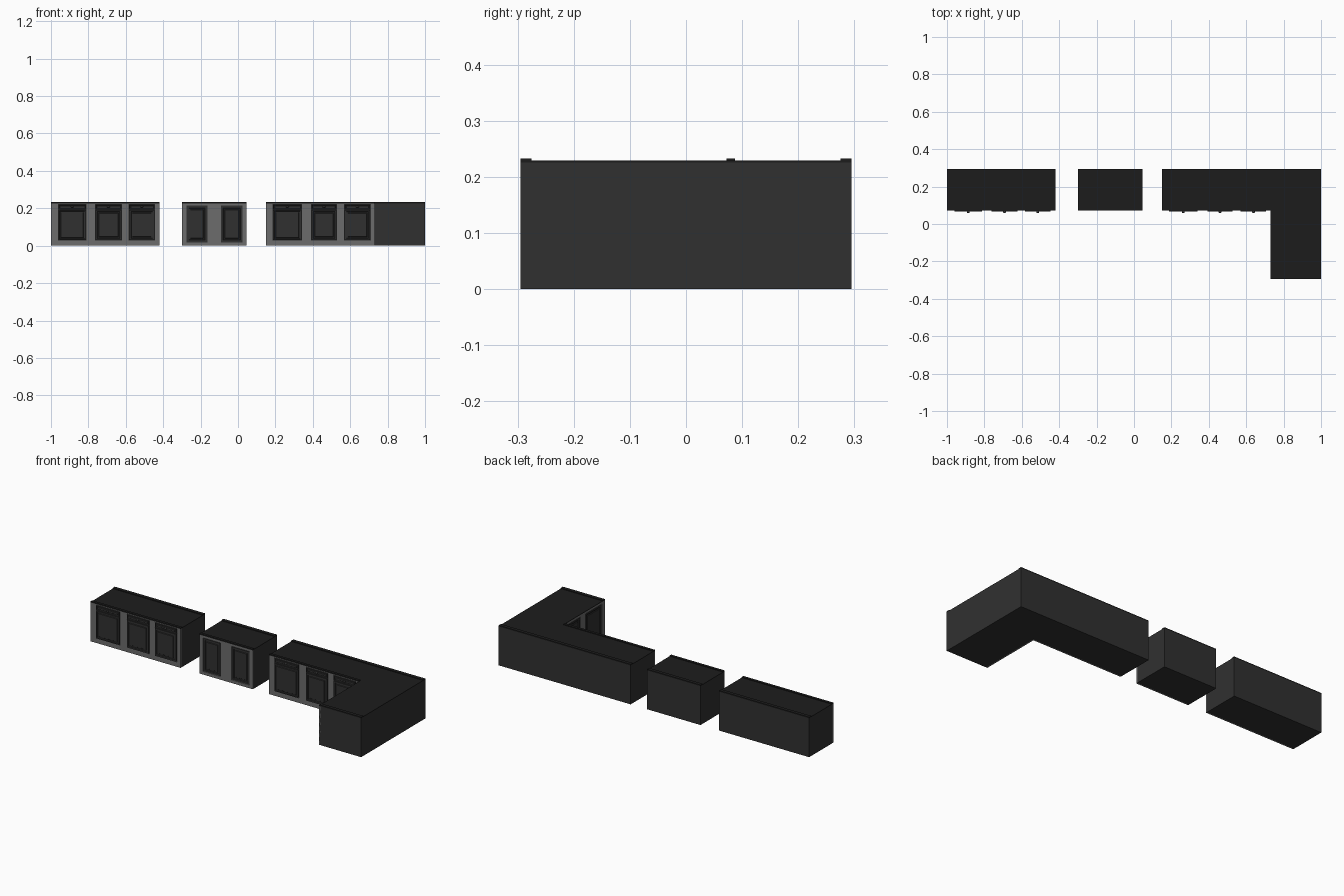
import bpy, bmesh
from math import pi
from mathutils import Matrix, Vector

if "Cube" in bpy.data.objects:
    bpy.data.objects.remove(bpy.data.objects["Cube"])

H, YB, YF, T = 0.233, 0.295, 0.072, 0.008   # height, back, front plane, frame thickness


def material(name, v):
    m = bpy.data.materials.new(name)
    m.diffuse_color = (v, v, v, 1)
    m.use_nodes = True
    m.node_tree.nodes["Principled BSDF"].inputs["Base Color"].default_value = m.diffuse_color
    return m


DARK = material("dark_wood", 0.03)
GREY = material("grey_frame", 0.15)
BLACK = material("black_top", 0.012)


def finish(bm, name, mat, xf=Matrix()):
    bm.transform(xf)
    bmesh.ops.recalc_face_normals(bm, faces=bm.faces)
    me = bpy.data.meshes.new(name)
    bm.to_mesh(me)
    bm.free()
    me.materials.append(mat)
    ob = bpy.data.objects.new(name, me)
    bpy.context.collection.objects.link(ob)
    return ob


def add_box(bm, x0, x1, y0, y1, z0, z1):
    m = Matrix.Translation(((x0 + x1) / 2, (y0 + y1) / 2, (z0 + z1) / 2))
    bmesh.ops.create_cube(bm, size=1, matrix=m @ Matrix.Diagonal((x1 - x0, y1 - y0, z1 - z0, 1)))


def prism(name, pts, z0, z1, mat):
    bm = bmesh.new()
    f = bm.faces.new([bm.verts.new((x, y, z0)) for x, y in pts])
    r = bmesh.ops.extrude_face_region(bm, geom=[f])
    bmesh.ops.translate(bm, vec=(0, 0, z1 - z0),
                        verts=[v for v in r["geom"] if isinstance(v, bmesh.types.BMVert)])
    finish(bm, name, mat)


def panel(name, u0, u1, z0, z1, out, margin, xf):
    """Door or drawer front: slab with stepped recessed centre, facing local -y."""
    bm = bmesh.new()
    add_box(bm, u0, u1, -out, T, z0, z1)
    bm.normal_update()
    f = min(bm.faces, key=lambda f: f.calc_center_median().y)
    for thick, depth in ((margin, 0), (0.003, -0.005), (margin * 0.6, 0), (0.003, 0.003)):
        bmesh.ops.inset_region(bm, faces=[f], thickness=thick, depth=depth)
    finish(bm, name, DARK, xf)


def knob(name, u, z, out, xf):
    bm = bmesh.new()
    m = Matrix.Translation((u, -out - 0.002, z)) @ Matrix.Diagonal((0.008, 0.006, 0.006, 1))
    bmesh.ops.create_uvsphere(bm, u_segments=12, v_segments=8, radius=1, matrix=m)
    for f in bm.faces:
        f.smooth = True
    finish(bm, name, DARK, xf)


def front(name, u0, u1, bays, drawers, xf):
    """Grey face frame with openings, each filled with a door (and a drawer)."""
    zb, zt, top = (0.027, 0.222, 0.226) if drawers else (0.018, 0.214, 0.226)
    bm = bmesh.new()
    edges = [u0] + [u for b in bays for u in b] + [u1]
    for a, b in zip(edges[::2], edges[1::2]):
        add_box(bm, a, b, 0, T, 0, top)
    for a, b in bays:
        add_box(bm, a, b, 0, T, 0, zb)
        add_box(bm, a, b, 0, T, zt, top)
    finish(bm, name + "_face_frame", GREY, xf)
    g = 0.003
    for i, (a, b) in enumerate(bays):
        out = 0.006 if drawers else -0.001
        split = 0.194 if drawers else zt
        margin = 0.009 if drawers and i == 0 else 0.013
        panel(f"{name}_door_{i}", a + g, b - g, zb + g, split - g, out, margin, xf)
        if drawers:
            panel(f"{name}_drawer_{i}", a + g, b - g, split, zt - 0.001, out, 0.004, xf)
            knob(f"{name}_drawer_knob_{i}", (a + b) / 2, 0.208, out, xf)


# carcasses: two straight units and one L-shaped corner unit
def rect(x0, x1):
    return [(x0, YF + T), (x1, YF + T), (x1, YB), (x0, YB)]


LX = 0.73
ell = [(0.15, YF + T), (LX + T, YF + T), (LX + T, -YB), (1, -YB), (1, YB), (0.15, YB)]
ell_top = [(0.15, YF), (LX, YF), (LX, -YB), (1, -YB), (1, YB), (0.15, YB)]
units = [("left_unit", -1, -0.42, rect(-1, -0.42), None),
         ("middle_unit", -0.30, 0.045, rect(-0.30, 0.045), None),
         ("corner_unit", 0.15, 1, ell, ell_top)]
for name, x0, x1, body, top in units:
    prism(name + "_carcass", body, 0, 0.226, DARK)
    prism(name + "_countertop", top or [(x0, YF), (x1, YF), (x1, YB), (x0, YB)], 0.226, 0.229, BLACK)
    # raised trims along the front and back edges of the top
    bm = bmesh.new()
    add_box(bm, x0, x1, YB - 0.02, YB, 0.226, H)
    add_box(bm, x0, LX if top else x1, YF, YF + 0.015, 0.226, H)
    if top:
        add_box(bm, LX, 1, -YB, -YB + 0.02, 0.226, H)
    finish(bm, name + "_top_trim", BLACK)

# fronts
F = Matrix.Translation((0, YF, 0))
front("left", -1, -0.42, [(-0.963, -0.81), (-0.765, -0.62), (-0.585, -0.444)], True, F)
front("middle", -0.30, 0.045, [(-0.275, -0.164), (-0.092, 0.025)], False, F)
front("corner", 0.15, LX, [(0.185, 0.342), (0.39, 0.53), (0.567, 0.71)], True, F)

# inner face of the L leg, facing -x
S = Matrix.Translation((LX, 0, 0)) @ Matrix.Rotation(-pi / 2, 4, 'Z')
front("leg", -YF, YB, [(-0.045, 0.07), (0.12, 0.27)], False, S)

# plain end panel closing the leg frame edge
bm = bmesh.new()
add_box(bm, LX, 1, -YB, -YB + 0.004, 0, 0.226)
finish(bm, "leg_end_panel", DARK)
